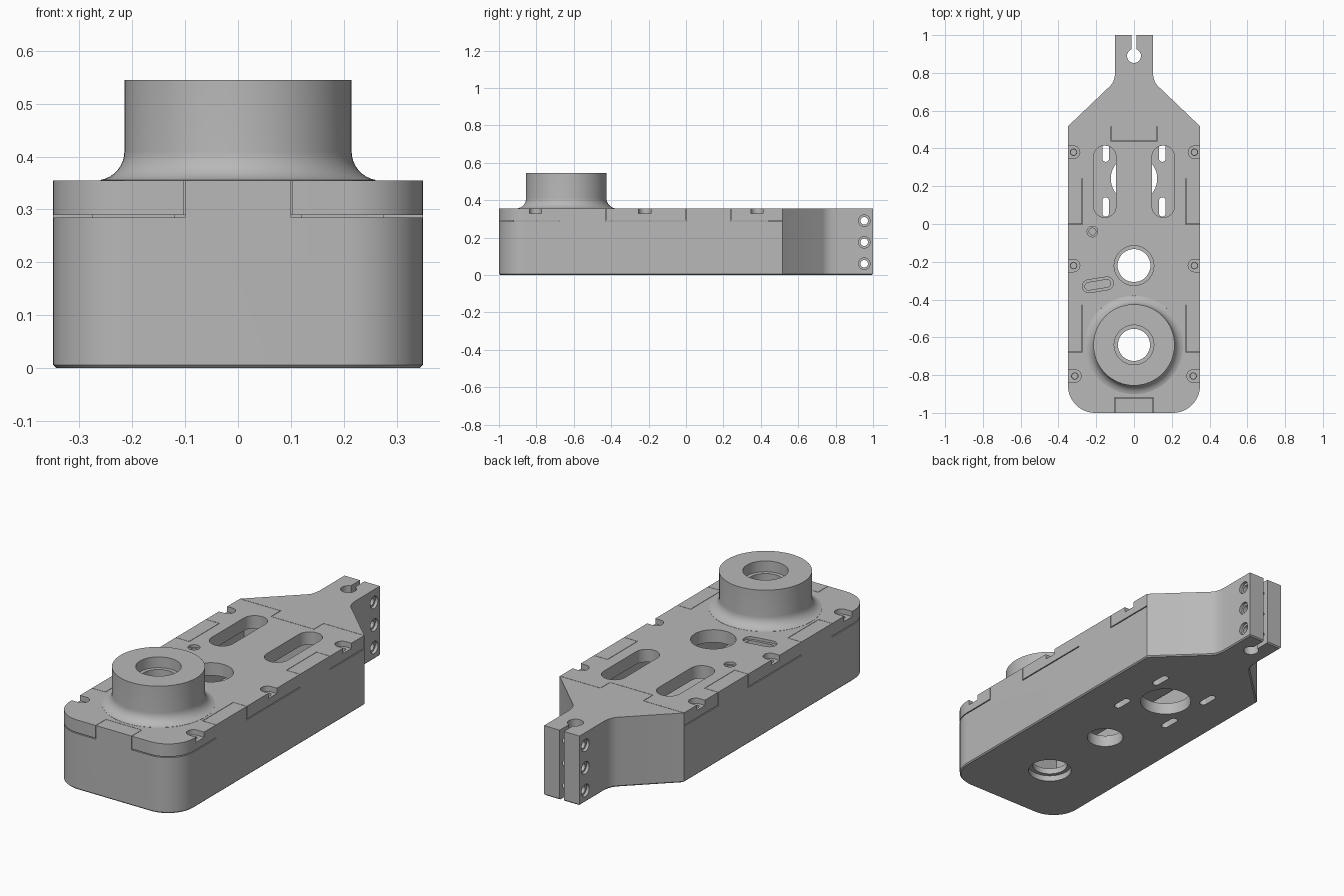
import bpy, bmesh, math
from mathutils import Matrix

cube = bpy.data.objects.get("Cube")
if cube:
    bpy.data.objects.remove(cube, do_unlink=True)

metal = bpy.data.materials.new("machined_grey")
metal.use_nodes = True
GREY = (0.48, 0.48, 0.48, 1)
metal.diffuse_color = GREY
metal.node_tree.nodes["Principled BSDF"].inputs["Base Color"].default_value = GREY

TOP, SEAM = 0.355, 0.288   # top of the cover, seam below it
LOW, HIGH = -0.1, 0.7      # limits for through cuts


def to_object(name, bm):
    bmesh.ops.recalc_face_normals(bm, faces=bm.faces)
    mesh = bpy.data.meshes.new(name)
    bm.to_mesh(mesh)
    bm.free()
    ob = bpy.data.objects.new(name, mesh)
    bpy.context.collection.objects.link(ob)
    mesh.materials.append(metal)
    return ob


def prism(name, outline, z0, z1, chamfer=0):
    bm = bmesh.new()
    base = bm.faces.new([bm.verts.new((x, y, z0)) for x, y in outline])
    grown = bmesh.ops.extrude_face_region(bm, geom=[base])["geom"]
    for v in grown:
        if isinstance(v, bmesh.types.BMVert):
            v.co.z = z1
    if chamfer:
        rim = [e for e in bm.edges if all(abs(v.co.z - z0) < 1e-5 for v in e.verts)]
        bmesh.ops.bevel(bm, geom=rim, offset=chamfer, segments=1, affect='EDGES')
    return to_object(name, bm)


def arc(cx, cy, r, a0, a1, n):
    steps = [math.radians(a0 + (a1 - a0) * i / n) for i in range(n + 1)]
    return [(cx + r * math.cos(a), cy + r * math.sin(a)) for a in steps]


def capsule(x0, y0, x1, y1, r):
    a = math.degrees(math.atan2(y1 - y0, x1 - x0))
    return arc(x0, y0, r, a + 90, a + 270, 14) + arc(x1, y1, r, a - 90, a + 90, 14)


def rect(x0, x1, y0, y1):
    return [(x0, y0), (x1, y0), (x1, y1), (x0, y1)]


def combine(target, tool, operation='DIFFERENCE'):
    mod = target.modifiers.new("cut", 'BOOLEAN')
    mod.operation, mod.solver, mod.object = operation, 'EXACT', tool
    bpy.context.view_layer.objects.active = target
    bpy.ops.object.modifier_apply(modifier=mod.name)
    bpy.data.objects.remove(tool, do_unlink=True)


def cut(target, outline, z0=LOW, z1=HIGH):
    combine(target, prism("cutter", outline, z0, z1))


def bore(target, x, y, r, z0=LOW, z1=HIGH):
    cut(target, arc(x, y, r, 0, 352.5, 47), z0, z1)


def cross_bore(target, x, y, z, r, length):
    bm = bmesh.new()
    bmesh.ops.create_cone(bm, cap_ends=True, segments=32, radius1=r, radius2=r, depth=length,
                          matrix=Matrix.Translation((x, y, z)) @ Matrix.Rotation(math.pi / 2, 4, 'Y'))
    combine(target, to_object("cutter", bm))


def tabs(g):
    """Outlines of the upstanding tabs, grown by a clearance g."""
    out = [rect(-0.1 - g, 0.1 + g, -1.1, -0.92 + g),
           rect(-0.12 - g, 0.12 + g, 0.44 - g, 0.7)]
    for y0, y1 in ((-0.675, -0.43), (0, 0.24)):
        out += [rect(0.275 - g, 0.5, y0 - g, y1 + g), rect(-0.5, -0.275 + g, y0 - g, y1 + g)]
    return out


# Shared outlines: rounded front, tapered rear arm
front = arc(-0.205, -0.855, 0.145, 180, 270, 12) + arc(0.205, -0.855, 0.145, 270, 360, 12)
neck = [(0.35, 0.517), (0.125, 0.732), (0.111, 0.75), (0.103, 0.775), (0.1, 0.8), (0.1, 1)]
rear = neck + [(-x, y) for x, y in reversed(neck)]

# Housing: solid block, recess for the cover, inner cavity
housing = prism("housing", front + rear, 0, TOP, 0.006)
recess = prism("recess", rect(-0.6, 0.6, -1.2, 0.517), SEAM - 0.003, 0.5)
for t in tabs(0):
    combine(recess, prism("tab", t, 0.2, 0.6))
combine(housing, recess)
cut(housing, rect(-0.272, 0.272, -0.915, 0.437), 0.06, 0.5)

# Housing floor: shaft holes, motor hole and adjusting slots
bore(housing, 0, -0.64, 0.085)
bore(housing, 0, -0.64, 0.104, LOW, 0.03)
bore(housing, 0, -0.22, 0.087)
bore(housing, 0, 0.24, 0.123)
for x in (-0.15, 0.15):
    for y in (0.09, 0.38):
        cut(housing, capsule(x, y - 0.033, x, y + 0.033, 0.018))

# Arm: clamp hole, slit and cross bolts
bore(housing, 0, 0.89, 0.037)
cut(housing, rect(-0.012, 0.012, 0.89, 1.1))
for z in (0.06, 0.175, 0.29):
    cross_bore(housing, 0, 0.953, z, 0.02, 0.5)
    for x in (-0.1, 0.1):
        cross_bore(housing, x, 0.953, z, 0.031, 0.03)

# Cover plate, notched around the tabs
cover = prism("cover", front + [(0.35, 0.515), (-0.35, 0.515)], SEAM + 0.002, TOP)
for t in tabs(0.002):
    cut(cover, t)

# Bearing boss, lathed with a concave foot
profile = [(0, 0.31), (0.262, 0.31)]
for i in range(9):
    a = math.radians(10 + 10 * i)
    profile.append((0.27 - 0.055 * math.sin(a), 0.41 - 0.055 * math.cos(a)))
profile += [(0.215, 0.545), (0, 0.545)]
bm = bmesh.new()
verts = [bm.verts.new((r, -0.64, z)) for r, z in profile]
edges = [bm.edges.new(pair) for pair in zip(verts, verts[1:])]
bmesh.ops.spin(bm, geom=verts + edges, cent=(0, -0.64, 0), axis=(0, 0, 1),
               angle=math.tau, steps=64, use_duplicate=False)
bmesh.ops.remove_doubles(bm, verts=bm.verts, dist=1e-5)
combine(cover, to_object("boss", bm), 'UNION')

# Cover openings: stepped bore, shaft hole, long slots
bore(cover, 0, -0.64, 0.085)
bore(cover, 0, -0.64, 0.105, 0.49)
bore(cover, 0, -0.22, 0.105)
for x in (-0.155, 0.155):
    cut(cover, capsule(x, 0.095, x, 0.355, 0.06))

# Small stepped hole and slanted slot
bore(cover, -0.22, -0.04, 0.018)
bore(cover, -0.22, -0.04, 0.028, 0.342)
cut(cover, capsule(-0.24, -0.33, -0.143, -0.314, 0.02))
cut(cover, capsule(-0.24, -0.33, -0.143, -0.314, 0.034), 0.342)

# Screw pockets open to the sides
for side in (-1, 1):
    for x, y in ((0.32, 0.38), (0.32, -0.22), (0.313, -0.805)):
        cut(cover, capsule(side * x, y, side * 0.45, y, 0.033), 0.328)
        bore(cover, side * x, y, 0.017)
        bore(housing, side * x, y, 0.015, 0.15)

# Smooth the round walls, keep edges sharp
bpy.ops.object.select_all(action='DESELECT')
for ob in (housing, cover):
    ob.select_set(True)
bpy.context.view_layer.objects.active = housing
bpy.ops.object.shade_smooth_by_angle(angle=math.radians(30))
